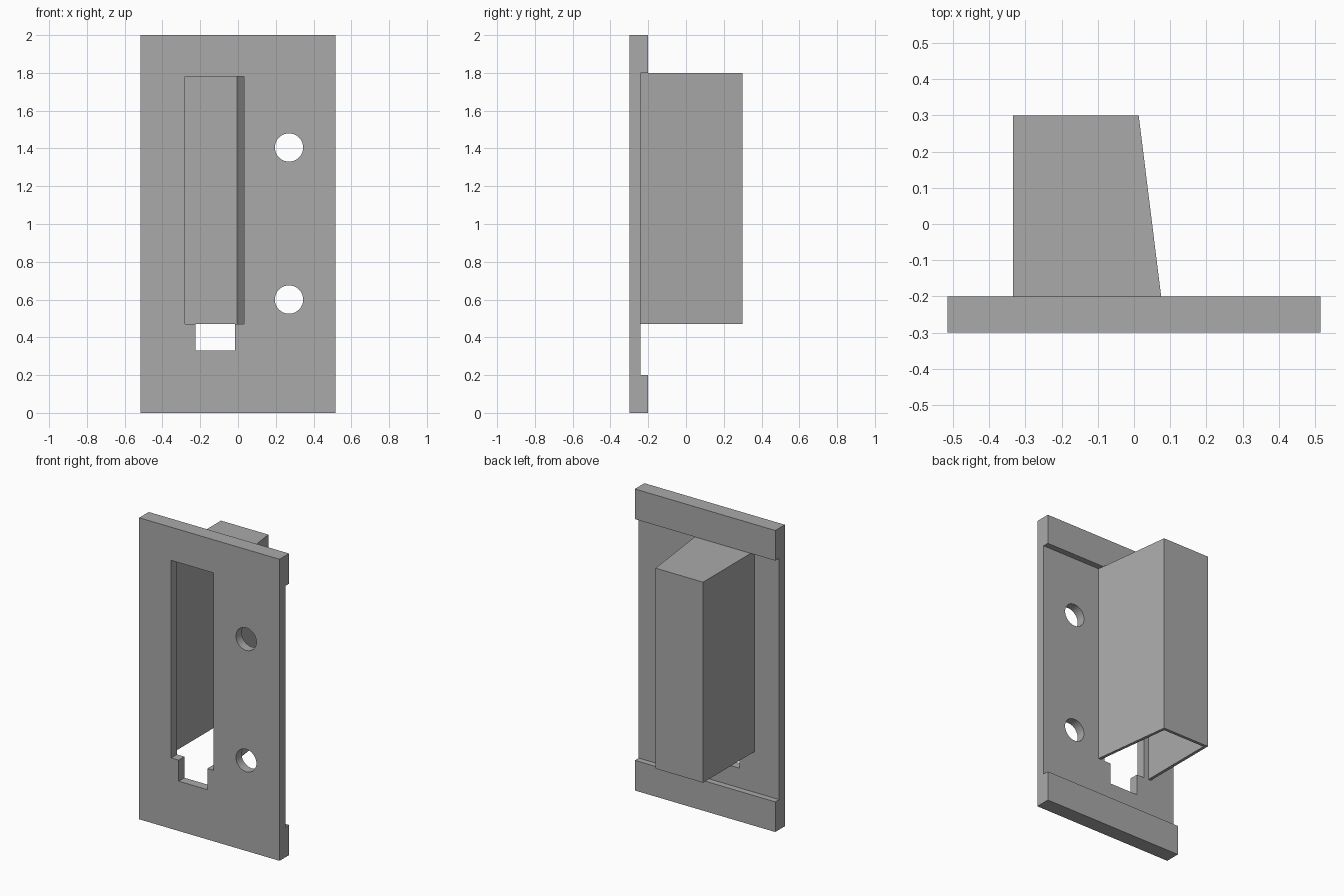
import bpy, bmesh, math
from mathutils import Vector

cube = bpy.data.objects.get("Cube")
if cube:
    bpy.data.objects.remove(cube, do_unlink=True)

GREY = (0.4, 0.4, 0.4, 1)
grey = bpy.data.materials.new("plain grey")
grey.use_nodes = True
grey.diffuse_color = GREY
grey.node_tree.nodes["Principled BSDF"].inputs["Base Color"].default_value = GREY


def prism(name, outline, axis, start, end):
    """Extrude a 2D outline along x, y or z between two positions."""
    place = {"x": lambda a, b: (start, a, b),
             "y": lambda a, b: (a, start, b),
             "z": lambda a, b: (a, b, start)}[axis]
    bm = bmesh.new()
    face = bm.faces.new([bm.verts.new(place(a, b)) for a, b in outline])
    out = bmesh.ops.extrude_face_region(bm, geom=[face])
    step = Vector([(end - start) * (axis == c) for c in "xyz"])
    moved = [v for v in out["geom"] if isinstance(v, bmesh.types.BMVert)]
    bmesh.ops.translate(bm, vec=step, verts=moved)
    bmesh.ops.recalc_face_normals(bm, faces=bm.faces)
    mesh = bpy.data.meshes.new(name)
    bm.to_mesh(mesh)
    bm.free()
    mesh.materials.append(grey)
    obj = bpy.data.objects.new(name, mesh)
    bpy.context.collection.objects.link(obj)
    return obj


def cut(obj, cutters):
    """Subtract the cutters, keep the result and remove the cutters."""
    for c in cutters:
        c.hide_render = True
        mod = obj.modifiers.new("cut", "BOOLEAN")
        mod.operation = "DIFFERENCE"
        mod.solver = "EXACT"
        mod.object = c
    bpy.context.view_layer.update()
    graph = bpy.context.evaluated_depsgraph_get()
    mesh = bpy.data.meshes.new_from_object(obj.evaluated_get(graph))
    obj.modifiers.clear()
    obj.data = mesh
    for c in cutters:
        bpy.data.objects.remove(c, do_unlink=True)


def circle(x, z, r, n=40):
    return [(x + r * math.cos(math.tau * i / n), z + r * math.sin(math.tau * i / n))
            for i in range(n)]


FRONT, RECESS, BAND, BACK = -0.3, -0.24, -0.2, 0.3
FLOOR, CEILING, TOP = 0.47, 1.78, 1.8

# Face plate with a thicker band at the top and bottom of its back
plate = prism("face_plate", [(FRONT, 0), (BAND, 0), (BAND, 0.2), (RECESS, 0.2),
                             (RECESS, TOP), (BAND, TOP), (BAND, 2), (FRONT, 2)],
              "x", -0.515, 0.515)

# Tall opening with a narrower notch below it, and two screw holes
opening = [(-0.28, CEILING), (-0.28, FLOOR), (-0.225, FLOOR), (-0.225, 0.33),
           (-0.015, 0.33), (-0.015, FLOOR), (0.032, FLOOR), (0.032, CEILING)]
cutters = [prism("opening_cutter", opening, "y", -0.4, -0.1)]
for z in (0.6, 1.405):
    cutters.append(prism("hole_cutter", circle(0.27, z, 0.075), "y", -0.4, -0.1))
cut(plate, cutters)

# Hollow housing behind the opening, one side slanted, open at the bottom
housing = prism("rear_housing", [(-0.335, RECESS), (0.08, RECESS),
                                 (0.013, BACK), (-0.335, BACK)], "z", FLOOR, TOP)
cavity = prism("cavity_cutter", [(-0.315, -0.3), (0.068, -0.3),
                                 (-0.004, 0.28), (-0.315, 0.28)], "z", 0.3, CEILING)
cut(housing, [cavity])
